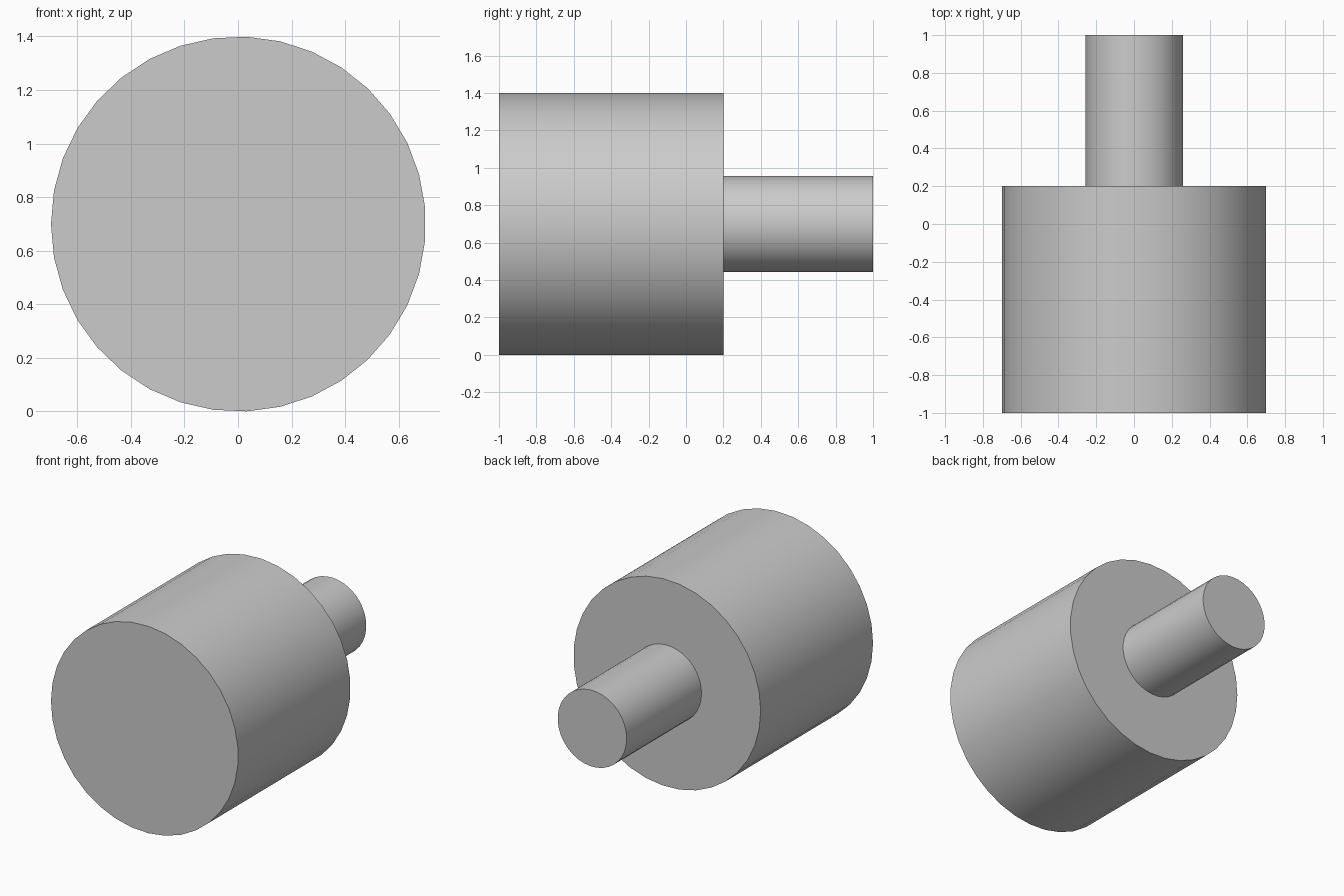
import bpy
import bmesh
import math

SIDES = 35
BODY_RADIUS = 0.70
SHAFT_RADIUS = 0.258

default = bpy.data.objects.get("Cube")
if default:
    bpy.data.objects.remove(default, do_unlink=True)

grey = bpy.data.materials.new("light_grey")
grey.use_nodes = True
colour = (0.6, 0.6, 0.6, 1.0)
grey.diffuse_color = colour
grey.node_tree.nodes["Principled BSDF"].inputs["Base Color"].default_value = colour

# Stepped profile (radius, y) from the front centre to the back centre
profile = [
    (0, -1.0), (BODY_RADIUS, -1.0), (BODY_RADIUS, 0.2),
    (SHAFT_RADIUS, 0.2), (SHAFT_RADIUS, 1.0), (0, 1.0),
]

# Turn the profile around the y axis into one closed solid
bm = bmesh.new()
verts = [bm.verts.new((-radius, y, 0)) for radius, y in profile]
edges = [bm.edges.new(pair) for pair in zip(verts, verts[1:])]
bmesh.ops.spin(bm, geom=verts + edges, cent=(0, 0, 0), axis=(0, 1, 0),
               angle=math.tau, steps=SIDES, use_duplicate=False)
bmesh.ops.remove_doubles(bm, verts=bm.verts[:], dist=0.0005)
bmesh.ops.dissolve_limit(bm, angle_limit=math.radians(0.5),
                         verts=bm.verts[:], edges=bm.edges[:])
bmesh.ops.recalc_face_normals(bm, faces=bm.faces[:])

mesh = bpy.data.meshes.new("stepped_shaft")
bm.to_mesh(mesh)
bm.free()
mesh.materials.append(grey)

shaft = bpy.data.objects.new("stepped_shaft", mesh)
shaft.location = (0.0015, 0, BODY_RADIUS * math.cos(math.pi / SIDES / 2))
bpy.context.collection.objects.link(shaft)

# Smooth round walls, sharp rims
bpy.context.view_layer.objects.active = shaft
shaft.select_set(True)
bpy.ops.object.shade_smooth_by_angle(angle=math.radians(30))
